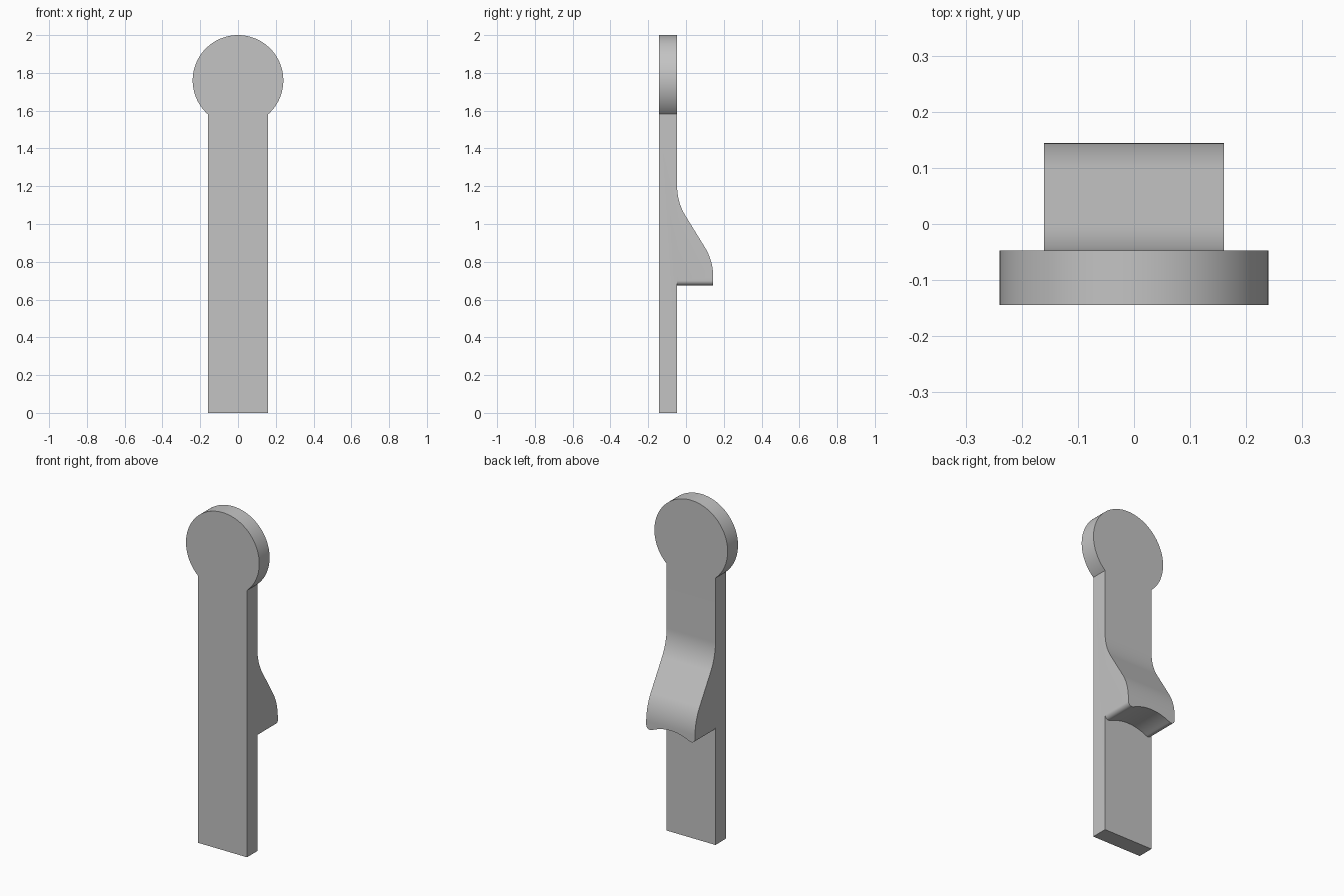
import bpy, bmesh
from math import sin, cos, pi, radians, asin

cube = bpy.data.objects.get("Cube")
if cube:
    bpy.data.objects.remove(cube)

HALF = 0.16                     # half width of the bar
FRONT, BACK, TIP = -0.144, -0.047, 0.144
HEAD_Z, HEAD_R = 1.76, 0.24


def arc(cx, cz, r, start, end, steps):
    angles = [start + (end - start) * i / steps for i in range(steps + 1)]
    return [(cx + r * cos(a), cz + r * sin(a)) for a in angles]


# Round head outline in x, z, from the right neck corner over the top to the left
neck = asin(HALF / HEAD_R)
head = arc(0, HEAD_Z, HEAD_R, -pi / 2 + neck, 1.5 * pi - neck, 96)
neck_z = head[0][1]

# Sloping hook profile in y, z: hollow curve, straight run, rounded nose
bend, radius = radians(32), 0.3
ramp = arc(BACK + radius, 1.2, radius, pi, pi + bend, 16)
ramp += arc(TIP - radius, 0.72, radius, bend, 0, 16)

# Hook underside in x, z: rounded corners joined by a shallow arch
corner = arc(0.135, 0.70, 0.025, 0, -pi / 2 - radians(26), 12)
end_x, end_z = corner[-1]
arch = []
for i in range(1, 24):
    t = 1 - 2 * i / 24
    arch.append((end_x * t, end_z + 0.03 * (1 - t * t)))
under = corner + arch + [(-x, z) for x, z in reversed(corner)]

bm = bmesh.new()


def face(points):
    return bm.faces.new([bm.verts.new(p) for p in points])


def at_y(points, y):
    return [(x, y, z) for x, z in points]


def strip(side_a, side_b):
    for i in range(len(side_a) - 1):
        face([side_a[i], side_a[i + 1], side_b[i + 1], side_b[i]])


# Front face, foot and head rim
face(at_y(head + [(-HALF, 0), (HALF, 0)], FRONT))
face([(-HALF, FRONT, 0), (HALF, FRONT, 0), (HALF, BACK, 0), (-HALF, BACK, 0)])
strip(at_y(head, FRONT), at_y(head, BACK))

# Back of the bar above and below the hook
face(at_y(head + [(-HALF, 1.2), (HALF, 1.2)], BACK))
face(at_y(under + [(-HALF, 0), (HALF, 0)], BACK))

# Hook slope, underside and nose
strip([(HALF, y, z) for y, z in ramp], [(-HALF, y, z) for y, z in ramp])
strip(at_y(under, BACK), at_y(under, TIP))
face(at_y(under + [(-HALF, 0.72), (HALF, 0.72)], TIP))

# Flush sides of bar and hook
side = [(FRONT, 0), (FRONT, neck_z), (BACK, neck_z)] + ramp
side += [(TIP, 0.70), (BACK, 0.70), (BACK, 0)]
for x in (-HALF, HALF):
    face([(x, y, z) for y, z in side])

bmesh.ops.remove_doubles(bm, verts=bm.verts[:], dist=0.0001)
bmesh.ops.recalc_face_normals(bm, faces=bm.faces[:])
mesh = bpy.data.meshes.new("hooked_bar")
bm.to_mesh(mesh)
bm.free()

bar = bpy.data.objects.new("hooked_bar", mesh)
bpy.context.collection.objects.link(bar)

# Plain grey
grey = bpy.data.materials.new("plain_grey")
grey.use_nodes = True
colour = (0.55, 0.55, 0.55, 1)
grey.diffuse_color = colour
grey.node_tree.nodes["Principled BSDF"].inputs["Base Color"].default_value = colour
mesh.materials.append(grey)

bpy.ops.object.select_all(action="DESELECT")
bar.select_set(True)
bpy.context.view_layer.objects.active = bar
bpy.ops.object.shade_smooth_by_angle(angle=radians(30))
